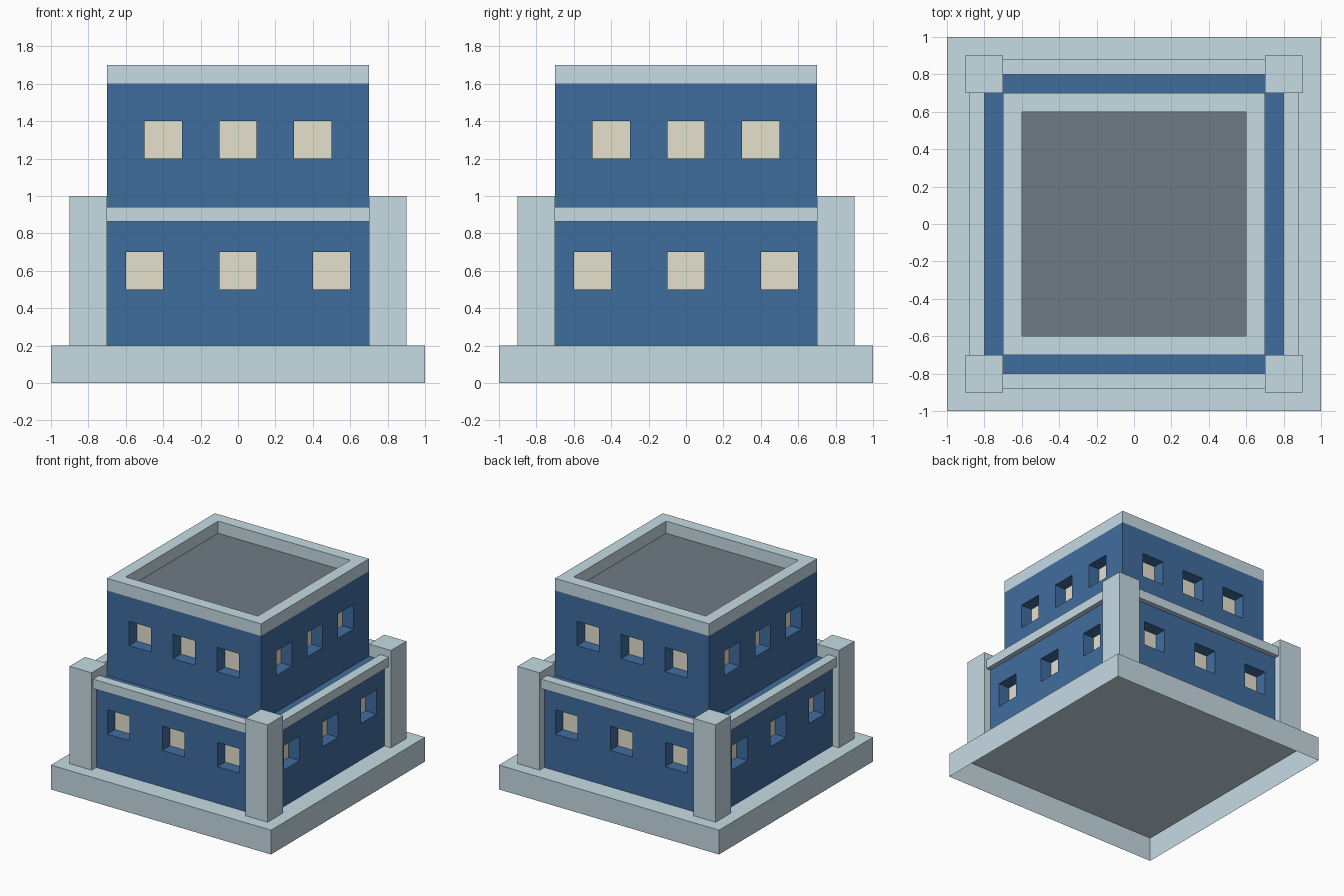
import bpy, bmesh, math
from mathutils import Matrix, Vector

if "Cube" in bpy.data.objects:
    bpy.data.objects.remove(bpy.data.objects["Cube"])


def material(name, rgb):
    m = bpy.data.materials.new(name)
    lin = [(c / 255 / 12.92) if c / 255 < 0.04045 else ((c / 255 + 0.055) / 1.055) ** 2.4 for c in rgb]
    m.diffuse_color = (*lin, 1)
    m.use_nodes = True
    m.node_tree.nodes["Principled BSDF"].inputs["Base Color"].default_value = m.diffuse_color
    return m


STONE = material("pale stone", (198, 219, 228))
BLUE = material("blue wall", (64, 109, 159))
PANE = material("beige pane", (229, 225, 206))
ROOF = material("grey roof", (112, 123, 131))


def finish(name, bm, mats):
    bmesh.ops.remove_doubles(bm, verts=bm.verts, dist=1e-5)
    me = bpy.data.meshes.new(name)
    bm.to_mesh(me)
    bm.free()
    for m in mats:
        me.materials.append(m)
    ob = bpy.data.objects.new(name, me)
    bpy.context.collection.objects.link(ob)
    return ob


def box(name, lo, hi, mat, open_bottom=False):
    bm = bmesh.new()
    bmesh.ops.create_cube(bm, size=1)
    for v in bm.verts:
        v.co = [lo[i] if v.co[i] < 0 else hi[i] for i in range(3)]
    if open_bottom:
        low = [f for f in bm.faces if f.normal.z < -0.5]
        bmesh.ops.delete(bm, geom=low, context='FACES_ONLY')
    return finish(name, bm, [mat])


def quad(bm, pts, rot, mat=0):
    f = bm.faces.new([bm.verts.new(rot @ Vector(p)) for p in pts])
    f.material_index = mat


def storey(name, h, z0, z1, centres, wz, depth=0.1, w=0.2):
    """Four walls with recessed square windows."""
    bm = bmesh.new()
    us = [-h] + [c + s * w / 2 for c in centres for s in (-1, 1)] + [h]
    zs = [z0, wz, wz + w, z1]
    for k in range(4):
        rot = Matrix.Rotation(k * math.pi / 2, 3, 'Z')
        for i in range(len(us) - 1):
            for j in range(3):
                cell = [(us[i], zs[j]), (us[i + 1], zs[j]), (us[i + 1], zs[j + 1]), (us[i], zs[j + 1])]
                p = [(u, -h, z) for u, z in cell]
                if j == 1 and i % 2 == 1:
                    q = [(u, -h + depth, z) for u, z in cell]
                    quad(bm, q, rot, 1)
                    for a in range(4):
                        b = (a + 1) % 4
                        quad(bm, [p[a], p[b], q[b], q[a]], rot)
                else:
                    quad(bm, p, rot)
    return finish(name, bm, [BLUE, PANE])


def ring(name, outer, inner, z0, z1, mat, top_only=False):
    """Square frame: top face, plus outer and inner sides."""
    bm = bmesh.new()
    for k in range(4):
        rot = Matrix.Rotation(k * math.pi / 2, 3, 'Z')
        o, i = outer, inner
        quad(bm, [(-o, -o, z1), (o, -o, z1), (i, -i, z1), (-i, -i, z1)], rot)
        if not top_only:
            quad(bm, [(-o, -o, z0), (o, -o, z0), (o, -o, z1), (-o, -o, z1)], rot)
            quad(bm, [(i, -i, z0), (-i, -i, z0), (-i, -i, z1), (i, -i, z1)], rot)
    return finish(name, bm, [mat])


# Plinth, hollow from below
box("plinth", (-1, -1, 0), (1, 1, 0.2), STONE, open_bottom=True)

# Two storeys and the step between them
storey("lower_storey", 0.84, 0.2, 0.9, (-0.5, 0, 0.5), 0.5)
ring("lower_wall_top", 0.84, 0.7, 0.9, 0.9, BLUE, top_only=True)
storey("upper_storey", 0.7, 0.9, 1.6, (-0.4, 0, 0.4), 1.2)

# Parapet and sunken roof
ring("parapet", 0.7, 0.6, 1.6, 1.7, STONE)
bm = bmesh.new()
quad(bm, [(-0.6, -0.6, 1.6), (0.6, -0.6, 1.6), (0.6, 0.6, 1.6), (-0.6, 0.6, 1.6)], Matrix.Identity(3))
finish("roof", bm, [ROOF])

# Corner posts and ledges, repeated on each side
for k, side in enumerate(("front", "right", "back", "left")):
    turn = k * math.pi / 2
    post = box(side + "_corner_post", (0.7, -0.9, 0.2), (0.9, -0.7, 1.0), STONE)
    ledge = box(side + "_ledge", (-0.7, -0.88, 0.863), (0.7, -0.8, 0.94), STONE)
    for ob in (post, ledge):
        ob.rotation_euler.z = turn
